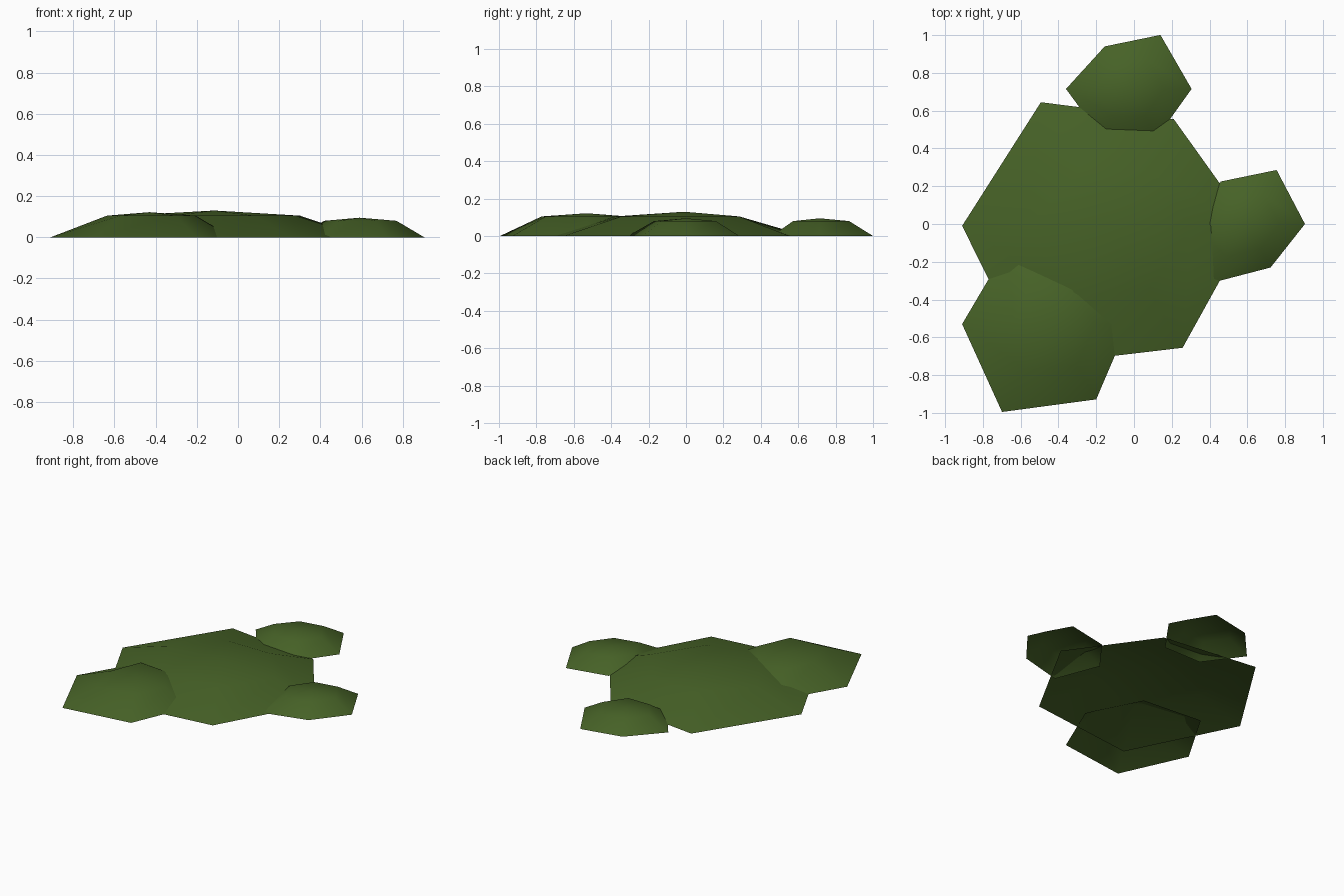
import bpy, bmesh, math

if "Cube" in bpy.data.objects:
    bpy.data.objects.remove(bpy.data.objects["Cube"])

moss = bpy.data.materials.new("moss green")
moss.diffuse_color = (0.062, 0.122, 0.02, 1)
moss.use_nodes = True
moss.node_tree.nodes["Principled BSDF"].inputs["Base Color"].default_value = moss.diffuse_color


def patch(name, cx, cy, top, ring_z, radii, inner):
    """Low open six-sided mound: rim on the ground, raised ring, apex."""
    bm = bmesh.new()
    apex = bm.verts.new((cx, cy, top))

    def ring(rs, z):
        return [bm.verts.new((cx + r * math.cos(i * math.pi / 3),
                              cy + r * math.sin(i * math.pi / 3), z))
                for i, r in enumerate(rs)]

    rim = ring(radii, 0)
    mid = ring([r * f for r, f in zip(radii, inner)], ring_z)
    for i in range(6):
        j = (i + 1) % 6
        bm.faces.new((rim[i], rim[j], mid[j], mid[i]))
        bm.faces.new((mid[i], mid[j], apex))
    for f in bm.faces:
        f.smooth = True
    me = bpy.data.meshes.new(name)
    bm.to_mesh(me)
    bm.free()
    me.materials.append(moss)
    bpy.context.collection.objects.link(bpy.data.objects.new(name, me))


# Large central mound, then the three smaller ones around its edge
patch("main_moss_patch", -0.115, -0.01, 0.13, 0.105,
      (0.73, 0.652, 0.756, 0.795, 0.854, 0.745),
      (0.57, 0.52, 0.45, 0.56, 0.50, 0.52))
patch("front_left_moss_patch", -0.43, -0.53, 0.122, 0.105,
      (0.40, 0.43, 0.475, 0.48, 0.537, 0.46),
      (0.56, 0.52, 0.52, 0.43, 0.52, 0.55))
patch("right_moss_patch", 0.59, 0.0, 0.095, 0.08,
      (0.315, 0.33, 0.26, 0.30, 0.36, 0.266),
      (0.57, 0.56, 0.58, 0.57, 0.55, 0.58))
patch("back_moss_patch", -0.025, 0.715, 0.095, 0.08,
      (0.33, 0.33, 0.26, 0.335, 0.295, 0.295),
      (0.56, 0.55, 0.57, 0.56, 0.56, 0.56))
